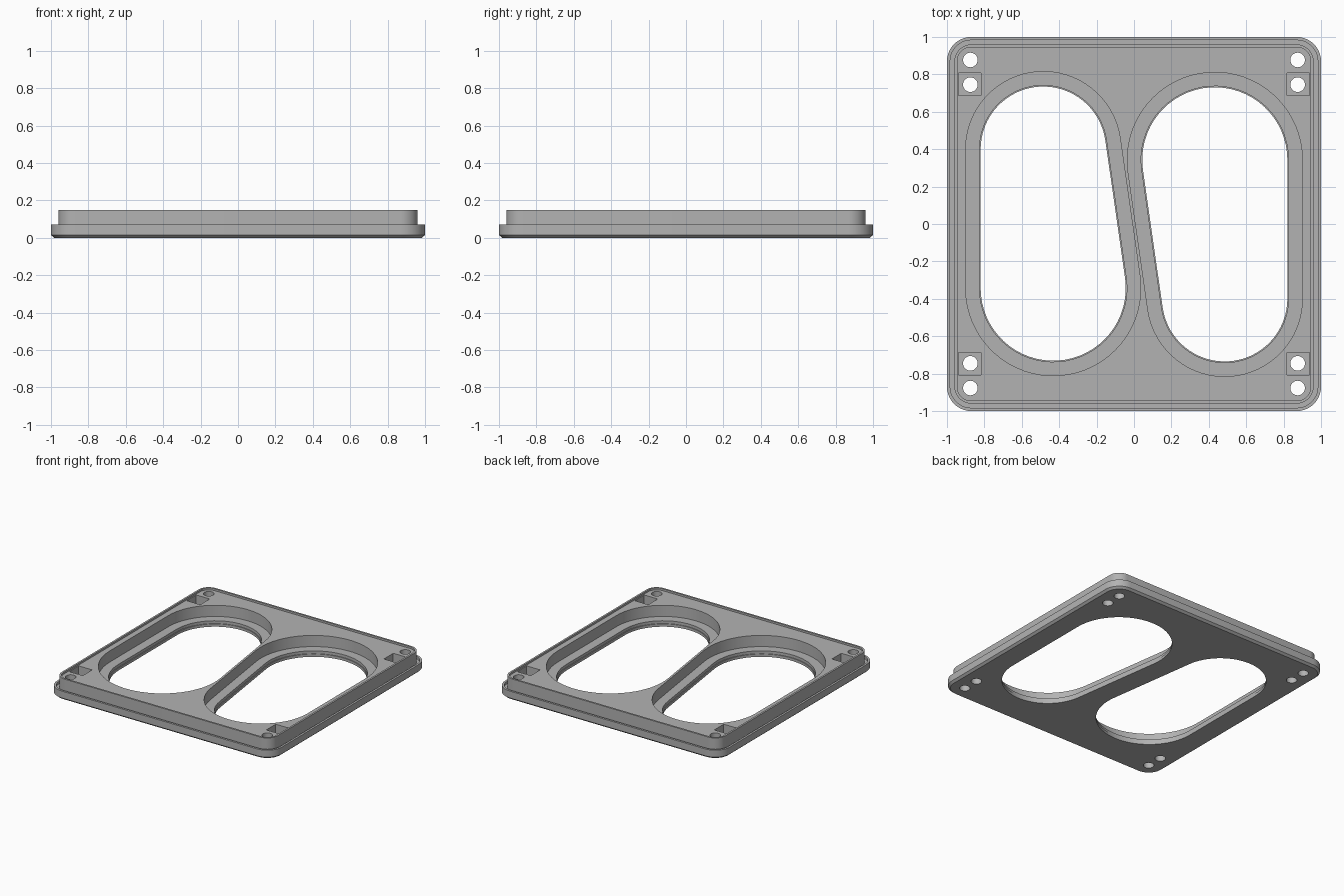
import bpy, bmesh, math
from mathutils import Vector

if "Cube" in bpy.data.objects:
    bpy.data.objects.remove(bpy.data.objects["Cube"])

grey = bpy.data.materials.new("plain_grey")
grey.diffuse_color = (0.45, 0.45, 0.45, 1)
grey.use_nodes = True
grey.node_tree.nodes["Principled BSDF"].inputs["Base Color"].default_value = grey.diffuse_color


def rounded_square(half, radius, steps=10):
    c = half - radius
    pts = []
    for q, (sx, sy) in enumerate([(1, 1), (-1, 1), (-1, -1), (1, -1)]):
        for i in range(steps + 1):
            a = math.pi / 2 * (q + i / steps)
            pts.append((sx * c + radius * math.cos(a), sy * c + radius * math.sin(a)))
    return pts


def circle(x, y, r, n=32):
    return [(x + r * math.cos(2 * math.pi * i / n), y + r * math.sin(2 * math.pi * i / n)) for i in range(n)]


def slot(side, grow, steps=32):
    """Outline around two unequal circles joined by tangent lines."""
    a, ra = Vector((-0.485, 0.40)), 0.335 + grow
    b, rb = Vector((-0.432, -0.343)), 0.388 + grow
    d = a - b
    theta = math.atan2(d.y, d.x)
    phi = math.acos((rb - ra) / d.length)
    pts = []
    for c, r, s, e in ((a, ra, theta - phi, theta + phi),
                       (b, rb, theta + phi, theta - phi + 2 * math.pi)):
        for i in range(steps + 1):
            t = s + (e - s) * i / steps
            pts.append((side * (c.x + r * math.cos(t)), side * (c.y + r * math.sin(t))))
    return pts


def stack(bm, rings):
    """Closed solid through a list of (outline, z) rings."""
    loops = [[bm.verts.new((x, y, z)) for x, y in pts] for pts, z in rings]
    for lo, hi in zip(loops, loops[1:]):
        n = len(lo)
        for i in range(n):
            j = (i + 1) % n
            bm.faces.new((lo[i], lo[j], hi[j], hi[i]))
    bm.faces.new(loops[0][::-1])
    bm.faces.new(loops[-1])


def make(name, solids):
    bm = bmesh.new()
    for rings in solids:
        stack(bm, rings)
    bmesh.ops.recalc_face_normals(bm, faces=bm.faces)
    mesh = bpy.data.meshes.new(name)
    bm.to_mesh(mesh)
    bm.free()
    mesh.materials.append(grey)
    ob = bpy.data.objects.new(name, mesh)
    bpy.context.collection.objects.link(ob)
    return ob


# Plate: chamfered base, edge channel, raised block with thin top lip
profile = [(0.983, 0), (1, 0.015), (1, 0.07), (0.983, 0.07), (0.983, 0.05),
           (0.96, 0.05), (0.96, 0.15), (0.945, 0.15), (0.945, 0.135)]
plate = make("frame_plate", [[(rounded_square(h, 0.13 - (1 - h)), z) for h, z in profile]])


def prism(pts, z0, z1):
    return [(pts, z0), (pts, z1)]


corners = [(sx, sy) for sx in (-1, 1) for sy in (-1, 1)]
sides = (1, -1)

# Wide slot recesses and square nut pockets
recesses = [prism(slot(s, 0.08), 0.045, 0.3) for s in sides]
for sx, sy in corners:
    x, y, h = sx * 0.877, sy * 0.747, 0.06
    recesses.append(prism([(x - h, y - h), (x + h, y - h), (x + h, y + h), (x - h, y + h)], 0.05, 0.3))

# Small step inside each slot
steps = [prism(slot(s, 0.006), 0.022, 0.31) for s in sides]

# Through openings and screw holes
through = [prism(slot(s, 0), -0.1, 0.32) for s in sides]
for sx, sy in corners:
    for y in (0.745, 0.877):
        through.append(prism(circle(sx * 0.875, sy * y, 0.039), -0.1, 0.32))

cutters = [make("recess_cutter", recesses), make("step_cutter", steps), make("through_cutter", through)]
for c in cutters:
    c.hide_render = True
    m = plate.modifiers.new(c.name, 'BOOLEAN')
    m.operation, m.solver, m.object = 'DIFFERENCE', 'EXACT', c

# Bake the cuts and remove the helpers
deps = bpy.context.evaluated_depsgraph_get()
deps.update()
baked = bpy.data.meshes.new_from_object(plate.evaluated_get(deps))
plate.modifiers.clear()
plate.data = baked
for c in cutters:
    bpy.data.objects.remove(c)

bpy.context.view_layer.objects.active = plate
plate.select_set(True)
bpy.ops.object.shade_smooth_by_angle(angle=math.radians(30))
